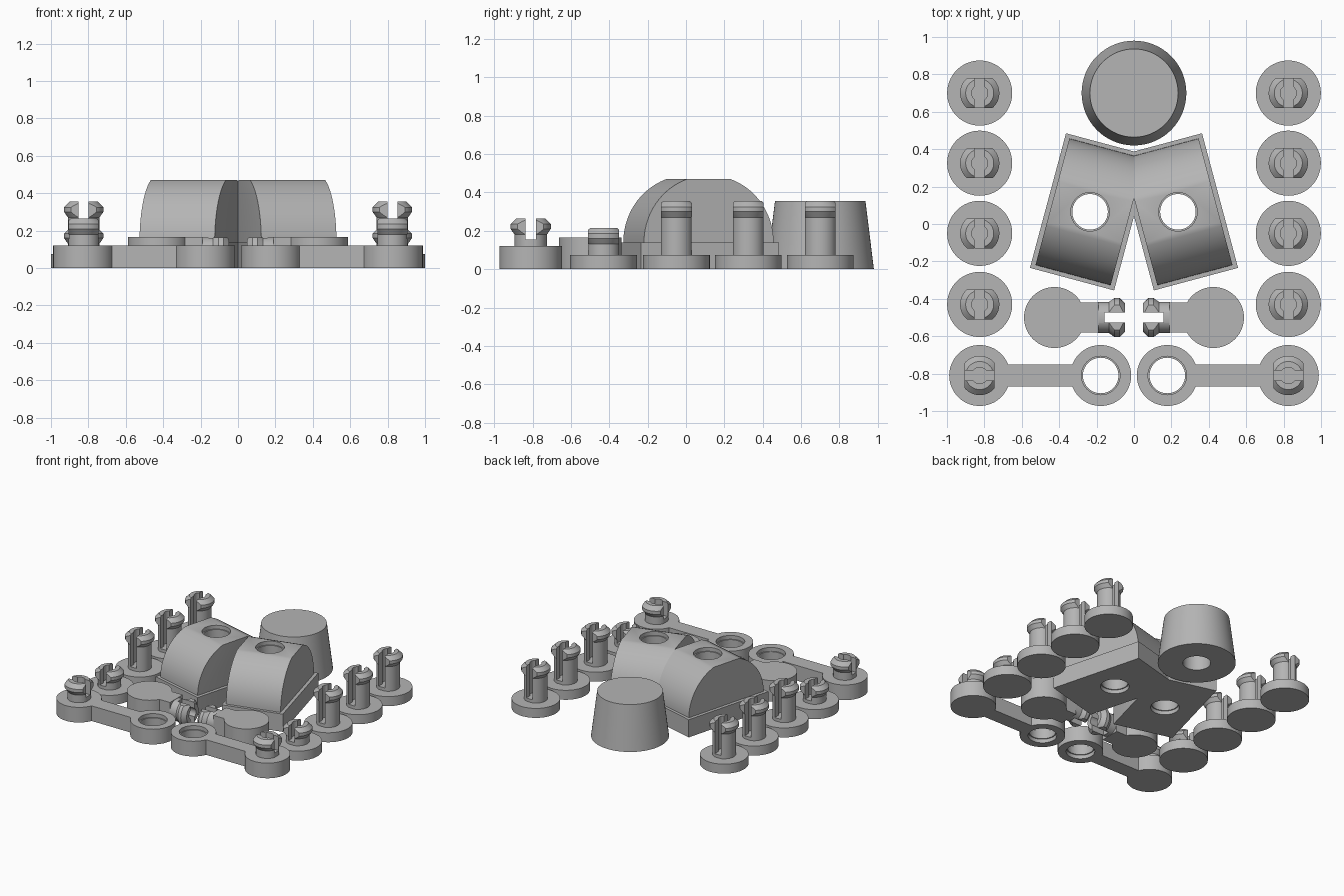
import bpy, bmesh
from math import pi, sin, cos, asin, radians
from mathutils import Matrix

cube = bpy.data.objects.get("Cube")
if cube:
    bpy.data.objects.remove(cube)

SEG = 64
GREY = (0.46, 0.46, 0.46, 1)
mat = bpy.data.materials.new("plain grey")
mat.use_nodes = True
mat.diffuse_color = GREY
mat.node_tree.nodes["Principled BSDF"].inputs["Base Color"].default_value = GREY


def make(name, bm):
    bmesh.ops.recalc_face_normals(bm, faces=bm.faces)
    mesh = bpy.data.meshes.new(name)
    bm.to_mesh(mesh)
    bm.free()
    mesh.materials.append(mat)
    ob = bpy.data.objects.new(name, mesh)
    bpy.context.collection.objects.link(ob)
    return ob


def select(ob):
    bpy.ops.object.select_all(action='DESELECT')
    ob.select_set(True)
    bpy.context.view_layer.objects.active = ob


def prism(name, outline, z0, z1):
    """Extrude a flat outline from z0 to z1."""
    bm = bmesh.new()
    face = bm.faces.new([bm.verts.new((x, y, z0)) for x, y in outline])
    ext = bmesh.ops.extrude_face_region(bm, geom=[face])["geom"]
    bmesh.ops.translate(bm, vec=(0, 0, z1 - z0),
                        verts=[g for g in ext if isinstance(g, bmesh.types.BMVert)])
    return make(name, bm)


def box(x0, x1, y0, y1, z0, z1):
    return prism("cutter", [(x0, y0), (x1, y0), (x1, y1), (x0, y1)], z0, z1)


def lathe(name, profile, x=0, y=0):
    """Revolve (radius, z) points into a closed solid."""
    bm = bmesh.new()
    rings = [[bm.verts.new((x + r * cos(2 * pi * i / SEG), y + r * sin(2 * pi * i / SEG), z))
              for i in range(SEG)] for r, z in profile]
    for a, b in zip(rings, rings[1:]):
        for i in range(SEG):
            j = (i + 1) % SEG
            bm.faces.new((a[i], a[j], b[j], b[i]))
    bm.faces.new(rings[0])
    bm.faces.new(rings[-1])
    return make(name, bm)


def cut(ob, *cutters):
    for c in cutters:
        c.hide_render = True
        mod = ob.modifiers.new("cut", 'BOOLEAN')
        mod.operation, mod.solver, mod.object = 'DIFFERENCE', 'EXACT', c
        select(ob)
        bpy.ops.object.modifier_apply(modifier=mod.name)
        bpy.data.objects.remove(c)


def finish(ob):
    select(ob)
    bpy.ops.object.shade_smooth_by_angle(angle=radians(25))


def mirror_pair(ob):
    """Add the right-hand twin of a left-hand part."""
    finish(ob)
    twin = ob.copy()
    twin.data = ob.data.copy()
    twin.data.transform(Matrix.Scale(-1, 4, (1, 0, 0)))
    twin.data.flip_normals()
    twin.name = ob.name.replace("left", "right")
    bpy.context.collection.objects.link(twin)


def socket(x, y, z0, z1):
    """Cutter for a through hole with a recess at each end."""
    return lathe("cutter", [(.103, z0 - .01), (.103, z0 + .03), (.095, z0 + .03),
                            (.095, z1 - .03), (.103, z1 - .03), (.103, z1 + .01)], x, y)


def peg(name, z0, z1, slot_z, base=None):
    """Split snap peg along z, slot running along y."""
    foot = [(base, 0), (base, z0)] if base else []
    ob = lathe(name, foot + [(.084, z0), (.084, z1 - .085), (.105, z1 - .055),
                             (.105, z1 - .03), (.075, z1)])
    cut(ob, box(-.027, .027, -.15, .15, slot_z, z1 + .1),
        lathe("cutter", [(.043, slot_z), (.043, z1 + .1)]),
        box(-.15, .15, .08, .15, z0, z1 + .1),
        box(-.15, .15, -.15, -.08, z0, z1 + .1))
    return ob


def arc(x, y, r, a0, a1, n=48):
    return [(x + r * cos(a0 + (a1 - a0) * i / n), y + r * sin(a0 + (a1 - a0) * i / n))
            for i in range(n + 1)]


# Loose pegs on round feet: three long and one short per side
for i, (y, top, slot) in enumerate([(.70, .355, .1), (.325, .355, .1),
                                    (-.05, .355, .1), (-.43, .215, .1)]):
    p = peg(f"left_peg_{i + 1}", .075, top, slot, base=.174)
    p.data.transform(Matrix.Translation((.825, y, 0)))
    mirror_pair(p)

# Arms: two discs joined by a bar, socket at the inner end, peg at the outer end
R, ARM_Y = .163, -.81
neck = asin(.06 / R)
arm = prism("left_arm", arc(.825, ARM_Y, R, neck - pi, pi - neck)
            + arc(.178, ARM_Y, R, neck, 2 * pi - neck), 0, .12)
cut(arm, socket(.178, ARM_Y, 0, .12))
mirror_pair(arm)
p = peg("left_arm_peg", .12, .265, .155)
p.data.transform(Matrix.Translation((.825, ARM_Y, 0)) @ Matrix.Rotation(pi / 2, 4, 'Z'))
mirror_pair(p)

# Hands: disc with a short neck and a peg lying on its side
HAND_Y = -.5
neck = asin(.08 / R)
hand = prism("left_hand", arc(.425, HAND_Y, R, neck - pi, pi - neck)
             + [(.19, HAND_Y + .08), (.19, HAND_Y - .08)], 0, .165)
mirror_pair(hand)
p = peg("left_hand_peg", 0, .145, .035)
lay = Matrix.Rotation(-pi / 2, 4, 'Y') @ Matrix.Rotation(pi / 2, 4, 'Z')
p.data.transform(Matrix.Translation((.193, HAND_Y, .0825)) @ lay)
mirror_pair(p)

# Head: tapered drum with a blind hole underneath
head = lathe("head", [(.28, 0), (.236, .355)], 0, .70)
cut(head, lathe("cutter", [(.1, -.01), (.1, .28)], 0, .70))
finish(head)

# Body: two turned blocks with arched tops, meeting on the centre plane
turn = Matrix.Translation((.235, .065, 0)) @ Matrix.Rotation(radians(15), 4, 'Z')


def body_half(name, outline, width, upright):
    ob = prism(name, outline, -width / 2, width / 2) if upright else prism(name, outline, 0, .14)
    if upright:
        ob.data.transform(Matrix.Rotation(pi / 2, 4, 'Z') @ Matrix.Rotation(pi / 2, 4, 'X'))
    ob.data.transform(turn)
    cut(ob, box(-1, 0, -1, 1, -1, 1))
    return ob


W, L = .466, .745
flat = asin(.33 / .35)
arch = arc(0, .14, .35, 0, flat, 24) + arc(0, .14, .35, pi - flat, pi, 24)
parts = [body_half("left_body_base", [(-W / 2, -L / 2), (W / 2, -L / 2),
                                      (W / 2, L / 2), (-W / 2, L / 2)], W, False),
         body_half("left_body_arch", arch, W - .05, True)]
for part in parts:
    cut(part, socket(.235, .065, 0, .47))
    mirror_pair(part)
